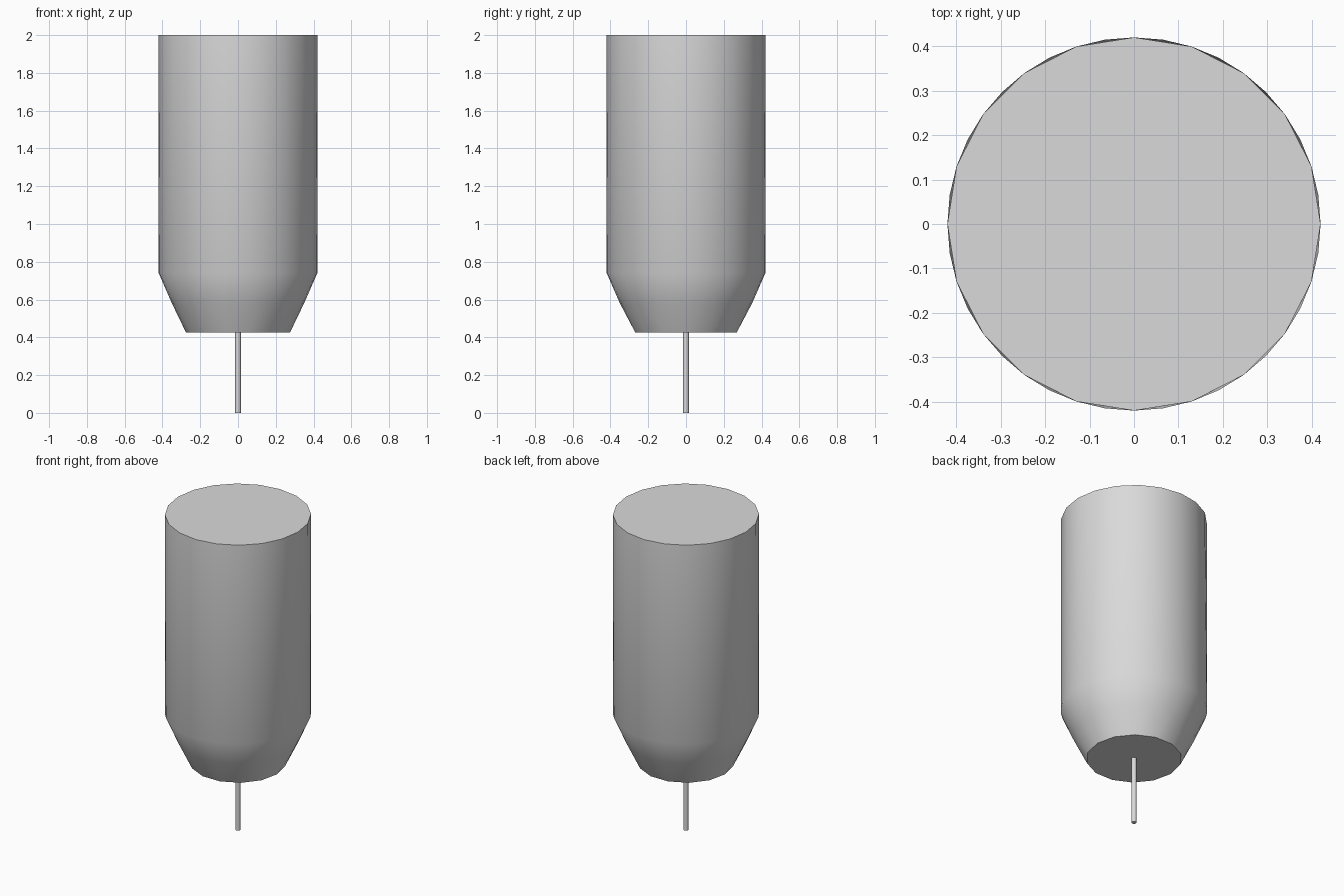
import bpy, bmesh, math

cube = bpy.data.objects.get("Cube")
if cube:
    bpy.data.objects.remove(cube, do_unlink=True)

grey = bpy.data.materials.new("plain_grey")
grey.use_nodes = True
grey.diffuse_color = (0.7, 0.7, 0.7, 1)
grey.node_tree.nodes["Principled BSDF"].inputs["Base Color"].default_value = (0.7, 0.7, 0.7, 1)


def ring(bm, radius, z, sides):
    steps = [2 * math.pi * i / sides for i in range(sides)]
    return [bm.verts.new((radius * math.cos(a), radius * math.sin(a), z)) for a in steps]


def join_rings(bm, low, high):
    """Zip two rings, which may differ in side count, with triangles."""
    i = j = 0
    n, m = len(low), len(high)
    while i < n or j < m:
        a, b = low[i % n], high[j % m]
        if j >= m or (i < n and (i + 0.5) / n <= (j + 0.5) / m):
            i += 1
            bm.faces.new((a, low[i % n], b))
        else:
            j += 1
            bm.faces.new((a, high[j % m], b))


def turned_part(name, profile):
    """Closed solid from (radius, height, sides) rings, listed bottom to top."""
    bm = bmesh.new()
    rings = [ring(bm, *row) for row in profile]
    for low, high in zip(rings, rings[1:]):
        join_rings(bm, low, high)
    bm.faces.new(rings[0][::-1])
    bm.faces.new(rings[-1])
    bmesh.ops.recalc_face_normals(bm, faces=bm.faces)
    mesh = bpy.data.meshes.new(name)
    bm.to_mesh(mesh)
    bm.free()
    mesh.materials.append(grey)
    obj = bpy.data.objects.new(name, mesh)
    bpy.context.collection.objects.link(obj)
    bpy.ops.object.select_all(action='DESELECT')
    obj.select_set(True)
    bpy.context.view_layer.objects.active = obj
    bpy.ops.object.shade_smooth_by_angle(angle=math.radians(40))
    return obj


# Cylindrical body with a tapered lower end
turned_part("body", [(0.275, 0.425, 14), (0.35, 0.58, 28), (0.42, 0.74, 40), (0.42, 2.0, 20)])

# Thin rod below the body
turned_part("rod", [(0.015, 0.0, 12), (0.015, 0.43, 12)])
